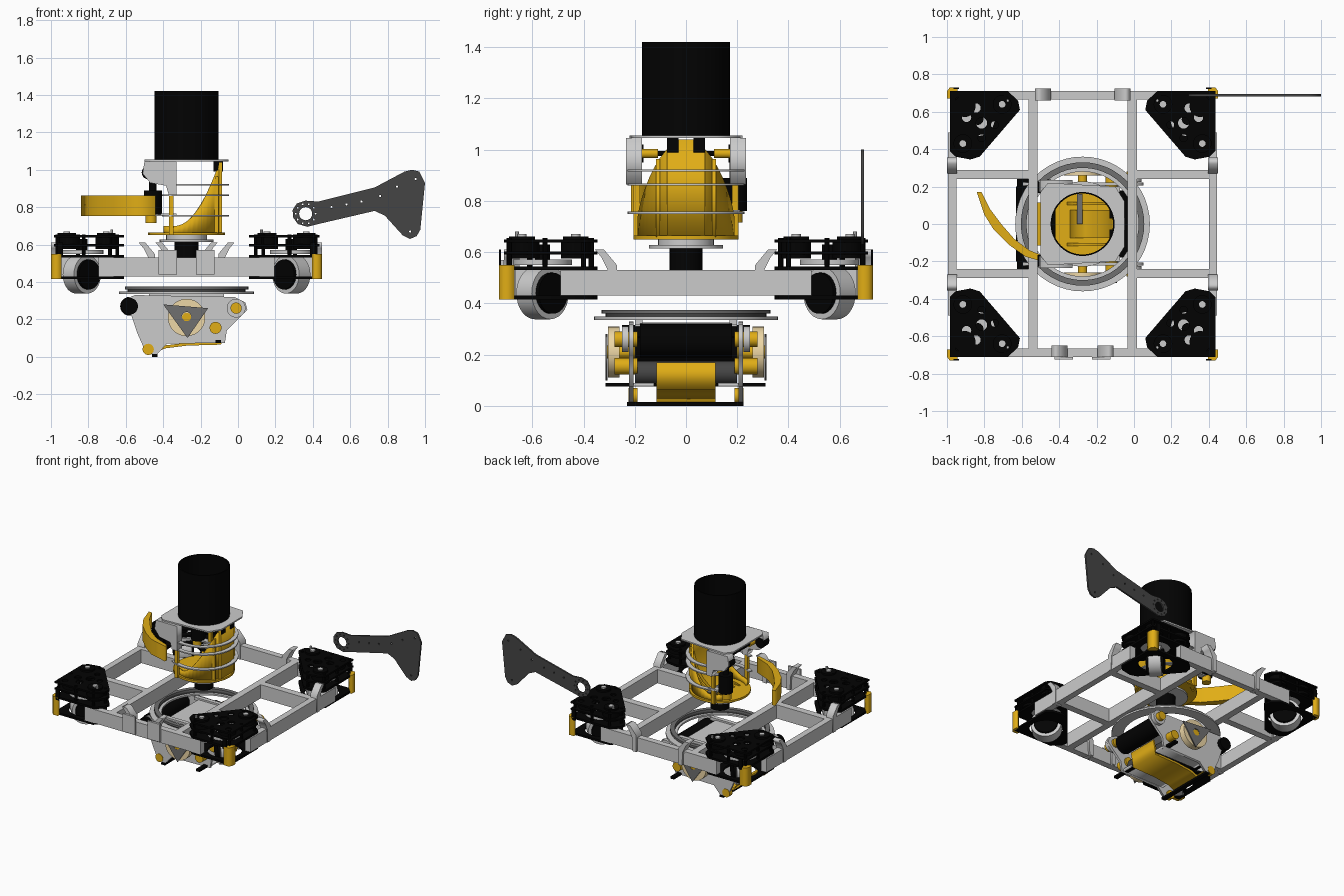
import bpy, bmesh, math
from mathutils import Matrix, Vector

if "Cube" in bpy.data.objects:
    bpy.data.objects.remove(bpy.data.objects["Cube"])

C = -0.275  # x of the chassis centre


def material(name, rgb):
    m = bpy.data.materials.new(name)
    m.diffuse_color = (*rgb, 1)
    m.use_nodes = True
    m.node_tree.nodes["Principled BSDF"].inputs["Base Color"].default_value = m.diffuse_color
    return m


YELLOW = material("yellow", (0.75, 0.42, 0.008))
BLACK = material("black", (0.0008, 0.0008, 0.0008))
DARK = material("dark_grey", (0.06, 0.06, 0.06))
MID = material("mid_grey", (0.16, 0.16, 0.16))
CREAM = material("cream", (0.85, 0.68, 0.38))


def add(name, mesh, mat=None, smooth=False):
    ob = bpy.data.objects.new(name, mesh)
    bpy.context.collection.objects.link(ob)
    if mat:
        mesh.materials.clear()
        mesh.materials.append(mat)
    if smooth:
        bpy.context.view_layer.objects.active = ob
        bpy.ops.object.select_all(action='DESELECT')
        ob.select_set(True)
        bpy.ops.object.shade_smooth_by_angle(angle=math.radians(35))
    return ob


def box(name, x, y, z, mat=None):
    bm = bmesh.new()
    bmesh.ops.create_cube(bm, size=1)
    for v in bm.verts:
        v.co = [(r[0] + r[1]) / 2 + c * abs(r[1] - r[0]) for c, r in zip(v.co, (x, y, z))]
    me = bpy.data.meshes.new(name)
    bm.to_mesh(me)
    bm.free()
    return add(name, me, mat)


def rod(name, p, q, r, mat=None, n=28):
    p, q = Vector(p), Vector(q)
    rot = (q - p).to_track_quat('Z', 'Y').to_matrix().to_4x4()
    bm = bmesh.new()
    bmesh.ops.create_cone(bm, cap_ends=True, segments=n, radius1=r, radius2=r, depth=(q - p).length,
                          matrix=Matrix.Translation((p + q) / 2) @ rot)
    me = bpy.data.meshes.new(name)
    bm.to_mesh(me)
    bm.free()
    return add(name, me, mat, True)


def circle(x, y, r, n=24):
    return [(x + r * math.cos(2 * math.pi * i / n), y + r * math.sin(2 * math.pi * i / n)) for i in range(n)]


def plate(name, outline, axis, lo, hi, mat=None, holes=()):
    """Flat plate with holes; outline is (x,y), (x,z) or (y,z) for axis z, y, x."""
    cu = bpy.data.curves.new(name, 'CURVE')
    cu.dimensions, cu.fill_mode, cu.extrude = '2D', 'BOTH', abs(hi - lo) / 2
    for pts in [outline, *holes]:
        s = cu.splines.new('POLY')
        s.points.add(len(pts) - 1)
        for sp, p in zip(s.points, pts):
            sp.co = (p[0], p[1], 0, 1)
        s.use_cyclic_u = True
    tmp = bpy.data.objects.new("tmp", cu)
    bpy.context.collection.objects.link(tmp)
    me = bpy.data.meshes.new_from_object(tmp.evaluated_get(bpy.context.evaluated_depsgraph_get()))
    bpy.data.objects.remove(tmp)
    mid = (lo + hi) / 2
    rot = {'z': Matrix.Identity(4),
           'y': Matrix(((1, 0, 0, 0), (0, 0, -1, 0), (0, 1, 0, 0), (0, 0, 0, 1))),
           'x': Matrix(((0, 0, 1, 0), (1, 0, 0, 0), (0, 1, 0, 0), (0, 0, 0, 1)))}[axis]
    me.transform(Matrix.Translation({'z': (0, 0, mid), 'y': (0, mid, 0), 'x': (mid, 0, 0)}[axis]) @ rot)
    return add(name, me, mat)


def ring(name, r0, r1, z0, z1, mat=None):
    return plate(name, circle(C, 0, r1, 48), 'z', z0, z1, mat, [circle(C, 0, r0, 48)])


def arc(name, r0, r1, z0, z1, deg, mat=None):
    a = [math.radians(-deg + 2 * deg * i / 30) for i in range(31)]
    pts = [(C + r1 * math.cos(t), r1 * math.sin(t)) for t in a]
    pts += [(C + r0 * math.cos(t), r0 * math.sin(t)) for t in reversed(a)]
    return plate(name, pts, 'z', z0, z1, mat)


# chassis frame; the outer beams stop short of the corner modules
BZ = (0.43, 0.53)
for s in (-1, 1):
    box("frame_side_beam", (C + s * 0.675, C + s * 0.72), (-0.49, 0.49), BZ)
    box("frame_end_beam", (C - 0.47, C + 0.47), (s * 0.665, s * 0.71), BZ)
    box("frame_cross_beam", (C + s * 0.24, C + s * 0.29), (-0.665, 0.665), BZ)
    for t in (-1, 1):
        box("frame_rib", (C + s * 0.29, C + s * 0.675), (t * 0.24, t * 0.29), BZ)
        # hooked mounting brackets
        hook = [(0, .43), (.03, .43), (.035, .53), (.06, .58), (.085, .61), (.05, .61), (.0, .55)]
        plate("side_bracket", [(t * (0.27 + u), z) for u, z in hook], 'x', C + s * 0.67, C + s * 0.725)
        plate("back_bracket", [(C + s * (0.17 + u), z) for u, z in hook], 'y', 0.66, 0.725)
        box("front_bracket", (C + s * 0.05, C + s * 0.15), (-0.725, -0.71), (0.44, 0.57))
        plate("front_bracket_arm", [(C + s * (0.08 + u), z) for u, z in hook], 'y', -0.71, -0.65)

# corner drive modules
PLATE = [(.71, .71), (.40, .71), (.345, .66), (.335, .61), (.55, .36), (.60, .345), (.68, .36), (.71, .39)]
for sx in (-1, 1):
    for sy in (-1, 1):
        def m(u, v, z):
            return (C + sx * u, sy * v, z)

        def flat(pts):
            return [m(u, v, 0)[:2] for u, v in pts]

        holes = [flat(circle(u, v, r, 16)) for u, v, r in
                 ((.54, .54, .03), (.62, .57, .025), (.57, .62, .025), (.47, .53, .02), (.54, .46, .02), (.66, .66, .02))]
        plate("module_top_plate", flat(PLATE), 'z', .638, .65, BLACK, holes)
        plate("module_mid_plate", flat(PLATE), 'z', .590, .602, BLACK, [flat(circle(.56, .56, .09))])
        plate("module_lower_plate", flat(PLATE), 'z', .53, .545, BLACK, [flat(circle(.56, .56, .1))])
        plate("module_base_plate", flat(PLATE), 'z', .415, .43, BLACK, [flat(circle(.56, .56, .115))])
        rod("steering_gear", m(.56, .56, .55), m(.56, .56, .572), .115)
        rod("steering_hub", m(.56, .56, .572), m(.56, .56, .63), .03, BLACK)
        for u, v in ((.43, .64), (.64, .43), (.63, .63)):
            rod("module_motor", m(u, v, .575), m(u, v, .645), .058, BLACK)
        for u, v in ((.43, .64), (.64, .43)):
            rod("motor_cap", m(u, v, .645), m(u, v, .662), .05, BLACK)
            rod("motor_nut", m(u, v, .662), m(u, v, .67), .018, None, 12)
        for u, v in ((.69, .69), (.69, .40), (.41, .69), (.37, .61), (.58, .37), (.69, .55), (.55, .69)):
            rod("module_post", m(u, v, .53), m(u, v, .655), .01, BLACK, 8)
        rod("module_bolt", m(.40, .66, .65), m(.40, .66, .68), .008, None, 8)
        # wheel turned along the diagonal
        rod("drive_wheel", m(.59, .53, .44), m(.53, .59, .44), .102)
        rod("wheel_hub", m(.602, .518, .44), m(.518, .602, .44), .08, BLACK)
        plate("corner_bumper", flat([(.67, .73), (.71, .73), (.725, .71), (.725, .67), (.71, .67), (.67, .71)]),
              'z', .415, .55, YELLOW)
        box("bumper_pin", (C + sx * .66, C + sx * .69), (sy * .722, sy * .73), (.53, .61), BLACK)

# turntable under the frame
ring("turntable_lower_ring", .28, .36, .336, .348)
ring("turntable_upper_ring", .30, .33, .36, .375, MID)
ring("turntable_race", .30, .315, .348, .36, DARK)

# lower roller unit
SIDE = [(-.55, .33), (-.02, .32), (.04, .29), (.05, .25), (.0, .20), (-.06, .14), (-.07, .075), (-.38, .07),
        (-.44, .005), (-.50, .04), (-.54, .13), (-.57, .22), (-.61, .26), (-.60, .31)]
for s in (-1, 1):
    plate("roller_side_plate", SIDE, 'y', s * .205, s * .222, None, [circle(-.28, .21, .06)])
    rod("drive_pulley", (C, s * .26, .21), (C, s * .305, .21), .1, CREAM)
    rod("pulley_boss", (C, s * .2, .21), (C, s * .312, .21), .025, YELLOW)
    plate("triangle_plate", [(-.40, .28), (-.16, .26), (-.27, .10)], 'y', s * .306, s * .314, MID,
          [circle(C, .215, .025, 12)])
    for x, z, r in ((-.01, .26, .03), (-.12, .155, .032), (-.48, .04, .03)):
        rod("roller_end_boss", (x, s * .19, z), (x, s * .28 if x > -.3 else s * .225, z), r, YELLOW)
    rod("roller_end_pulley", (-.01, s * .225, .26), (-.01, s * .25, .26), .05)
    rod("intake_end_pulley", (-.58, s * .2, .27), (-.58, s * .25, .27), .045, BLACK)
    box("ring_strut", (C - .2, C + .2), (s * .17, s * .2), (.315, .337))
rod("intake_roller", (-.58, -.2, .27), (-.58, .2, .27), .05, BLACK)
rod("main_roller", (-.06, -.18, .255), (-.06, .18, .255), .066, BLACK)
rod("inner_roller", (-.15, -.2, .13), (-.15, .2, .13), .045, DARK)
rod("rear_roller", (-.40, -.2, .21), (-.40, .2, .21), .06, BLACK)
plate("roller_scoop", [(-.51, .10), (-.47, .03), (-.40, .06), (-.27, .075), (-.10, .08), (-.08, .17), (-.07, .17),
                       (-.09, .065), (-.27, .06), (-.39, .045), (-.46, .012), (-.52, .09)], 'y', -.115, .115, YELLOW)
for s in (-1, 1):
    plate("scoop_flank", [(-.42, .075), (-.08, .075), (-.08, .09), (-.42, .09)], 'y', s * .125, s * .205)
box("roller_unit_cover", (-.44, -.12), (-.2, .2), (.31, .325))
box("lower_bar", (-.46, -.43), (-.23, .225), (0, .015), BLACK)
box("middle_bar", (-.12, -.09), (-.315, .31), (.075, .09), BLACK)

# tower base
rod("tower_column", (C, 0, .53), (C, 0, .62), .064, BLACK)
rod("tower_flange", (C, 0, .615), (C, 0, .628), .145)
rod("tower_collar", (C, 0, .628), (C, 0, .65), .11)
rod("tower_floor", (C, 0, .65), (C, 0, .665), .205, YELLOW)
box("floor_rib", (C - .03, C), (0, .16), (.665, .70), MID)

# yellow chute: curved shell whose top edge sweeps up toward +x
bm = bmesh.new()
prev = None
for i in range(33):
    a = math.radians(-130 + 260 * i / 32)
    x, y = .19 * math.cos(a), .19 * math.sin(a)
    top = .70 + .34 * (max(0, x + .06) / .25) ** 1.9
    cur = [bm.verts.new((C + x, y, z)) for z in (.65, top)]
    if prev:
        bm.faces.new((prev[0], cur[0], cur[1], prev[1]))
    prev = cur
me = bpy.data.meshes.new("chute_shell")
bm.to_mesh(me)
bm.free()
add("chute_shell", me, YELLOW, True).modifiers.new("thickness", 'SOLIDIFY').thickness = .014
RAMP = [(-.36, .66), (-.26, .69), (-.19, .75), (-.145, .82), (-.12, .92), (-.10, 1.04), (-.085, 1.04), (-.085, .66)]
plate("chute_ramp", RAMP, 'y', -.075, .075, YELLOW)
for y in (-.11, .11):
    plate("chute_rib", [(x - .02, .66 + (z - .66) * .8) for x, z in RAMP], 'y', y - .008, y + .008, YELLOW)
for s in (-1, 1):
    box("chute_post", (-.37, -.345), (s * .18, s * .205), (.65, .87), YELLOW)

# thin rails around the chute
for z, d in ((.75, 125), (.86, 125), (.915, 110)):
    arc("chute_rail", .198, .228, z, z + .008, d)

# curved feeder wall
plate("feeder_wall", [(-.84, .17), (-.80, .05), (-.75, -.03), (-.67, -.11), (-.58, -.175), (-.44, -.215),
                      (-.44, -.19), (-.56, -.14), (-.64, -.08), (-.71, .0), (-.77, .08), (-.815, .17)],
      'z', .752, .862, YELLOW)

# launcher head
plate("head_plate", [(-.46, .22), (-.10, .20), (-.05, .12), (-.05, -.12), (-.10, -.2), (-.46, -.22), (-.5, -.17),
                     (-.5, .17)], 'z', 1.045, 1.055, None, [circle(C, 0, .165, 40)])
CHEEK = [(-.5, 1.045), (-.33, 1.045), (-.33, .865), (-.37, .865), (-.385, .915), (-.47, .93), (-.51, .98)]
for s in (-1, 1):
    plate("head_cheek", CHEEK, 'y', s * .172, s * .235)
    rod("head_pulley", (-.48, s * .165, .985), (-.48, s * .225, .985), .035, BLACK)
    rod("head_spacer", (-.43, s * .11, .985), (-.43, s * .172, .985), .018, YELLOW)
    box("head_clamp", (-.13, -.08), (s * .03, s * .075), (.99, 1.045), BLACK)
rod("head_shaft", (-.43, -.17, .985), (-.43, .17, .985), .01, BLACK, 12)
rod("feeder_motor", (-.455, .19, .76), (-.455, .19, .89), .048, BLACK)
rod("motor_shaft", (-.455, .19, .89), (-.455, .19, .95), .02, BLACK, 12)
rod("motor_foot", (-.465, .19, .715), (-.465, .19, .76), .03, YELLOW)
box("motor_arm", (-.46, -.33), (.17, .21), (.752, .765))

# open launch tube
ring("launch_tube", .163, .171, 1.055, 1.42, BLACK)

# detached swing arm at the back right
ARM = [(.36, .835), (.43, .83), (.58, .868), (.73, .905), (.89, .99), (.93, 1.0), (.97, .99), (1.0, .93), (.975, .68),
       (.955, .645), (.92, .63), (.88, .65), (.785, .755), (.73, .78), (.43, .71), (.37, .695), (.32, .71),
       (.295, .745), (.292, .785), (.315, .82)]
bolts = [circle(*p, .006, 8) for p in ((.50, .80), (.58, .815), (.66, .83), (.76, .86), (.85, .91), (.95, .95), (.92, .67))]
bolts += [circle(*p, .005, 6) for p in circle(.362, .765, .053, 10)]
plate("swing_arm", ARM, 'y', .683, .695, DARK, [circle(.362, .765, .035)] + bolts)
